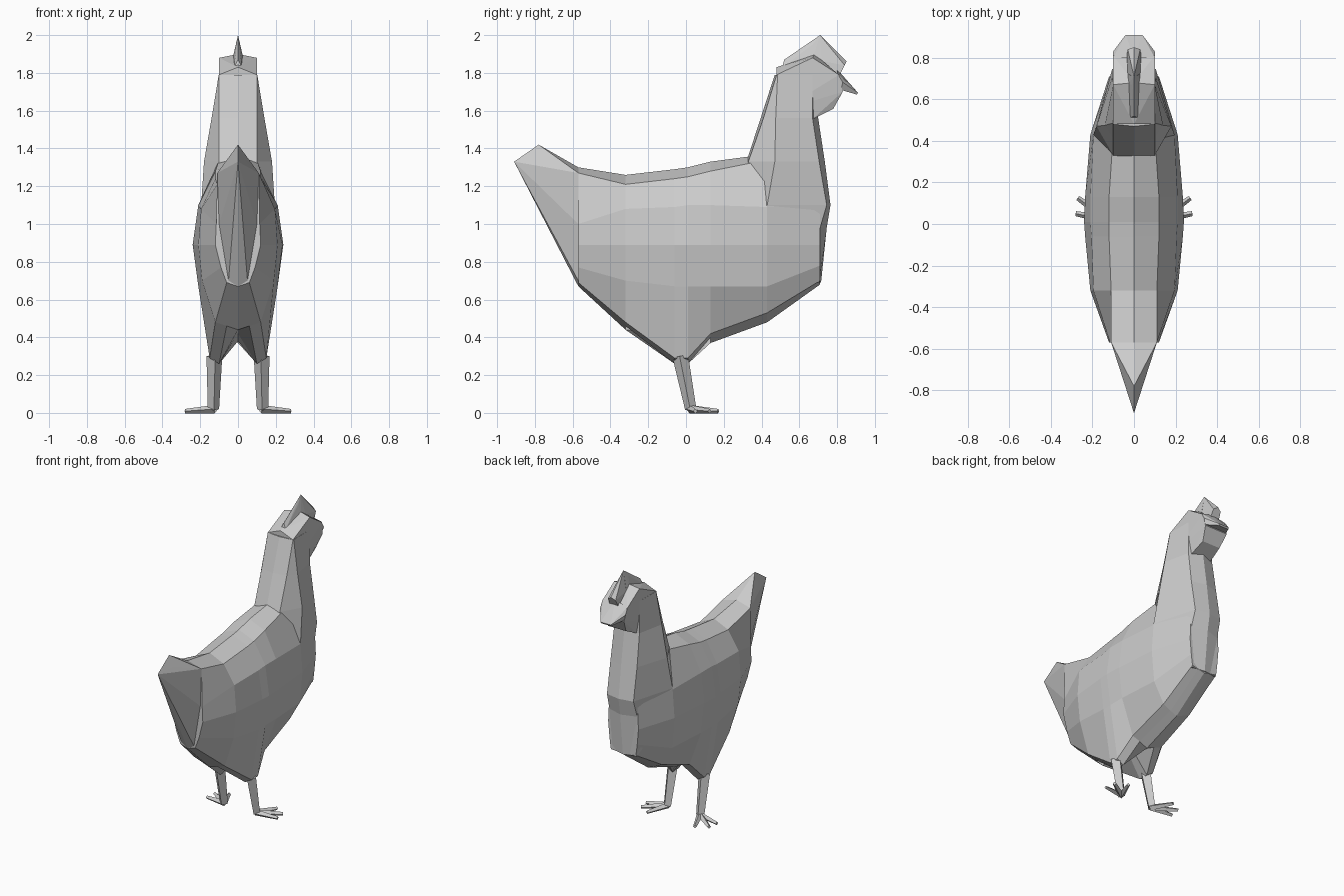
import bpy, bmesh
from mathutils import Vector

cube = bpy.data.objects.get("Cube")
if cube:
    bpy.data.objects.remove(cube, do_unlink=True)

plumage = bpy.data.materials.new("plain_grey")
plumage.use_nodes = True
GREY = (0.6, 0.6, 0.6, 1)
plumage.diffuse_color = GREY
plumage.node_tree.nodes["Principled BSDF"].inputs["Base Color"].default_value = GREY


def finish(name, bm):
    """Turn a bmesh into a flat shaded object."""
    bmesh.ops.remove_doubles(bm, verts=bm.verts, dist=0.0005)
    bmesh.ops.recalc_face_normals(bm, faces=bm.faces)
    mesh = bpy.data.meshes.new(name)
    bm.to_mesh(mesh)
    bm.free()
    mesh.materials.append(plumage)
    obj = bpy.data.objects.new(name, mesh)
    bpy.context.collection.objects.link(obj)
    return obj


def hull(name, points, mirror=True):
    """Convex part from a few corner points, mirrored in x."""
    bm = bmesh.new()
    for x, y, z in points:
        bm.verts.new((x, y, z))
        if mirror and x:
            bm.verts.new((-x, y, z))
    bmesh.ops.convex_hull(bm, input=bm.verts)
    loose = [v for v in bm.verts if not v.link_faces]
    bmesh.ops.delete(bm, geom=loose, context='VERTS')
    return finish(name, bm)


def loft(name, half_rings):
    """Skin a row of half rings; first and last point of each lie on x = 0."""
    bm = bmesh.new()
    rings = []
    for half in half_rings:
        full = half + [(-x, y, z) for x, y, z in half[-2:0:-1]]
        rings.append([bm.verts.new(p) for p in full])
    count = len(rings[0])
    for a, b in zip(rings, rings[1:]):
        for i in range(count):
            j = (i + 1) % count
            bm.faces.new((a[i], a[j], b[j], b[i]))
    bm.faces.new(rings[0])
    bm.faces.new(rings[-1])
    return finish(name, bm)


def rod(bm, start, end, r0, r1, sides=4):
    """Tapered limb between two points."""
    start, end = Vector(start), Vector(end)
    axis = end - start
    turn = axis.to_track_quat('Z', 'Y').to_matrix().to_4x4()
    turn.translation = (start + end) / 2
    bmesh.ops.create_cone(bm, cap_ends=True, segments=sides, radius1=r0,
                          radius2=r1, depth=axis.length, matrix=turn)


# Body: y, back ridge z, then (x, z) down the flank, then belly keel z
stations = [
    (-.57, 1.30, [(.11, 1.27), (.115, 1.0), (.12, .89), (.09, .77), (.06, .69), (.03, .68)], .67),
    (-.32, 1.26, [(.11, 1.21), (.195, 1.08), (.21, .89), (.19, .7), (.12, .48), (.06, .46)], .44),
    (-.06, 1.29, [(.12, 1.24), (.205, 1.09), (.235, .89), (.21, .67), (.15, .29), (.1, .26)], .42),
    (.01, 1.3, [(.12, 1.25), (.21, 1.1), (.24, .89), (.21, .67), (.15, .29), (.1, .26)], .38),
    (.13, 1.33, [(.12, 1.28), (.21, 1.1), (.235, .89), (.21, .67), (.12, .42), (.06, .4)], .37),
    (.43, 1.37, [(.1, 1.34), (.195, 1.09), (.21, .89), (.19, .67), (.11, .53), (.05, .5)], .48),
    (.71, 1.3, [(.08, 1.28), (.11, 1.1), (.12, .89), (.11, .78), (.1, .7), (.05, .69)], .68),
]
loft("body", [[(0, y, top)] + [(x, y, z) for x, z in flank] + [(0, y, keel)]
              for y, top, flank, keel in stations])

# Neck and breast: z, then (x, y) from the nape round to the throat
collars = [
    (.69, [(0, .5), (.08, .5), (.1, .52), (.1, .705), (0, .715)]),
    (.98, [(0, .4), (.1, .4), (.18, .43), (.11, .71), (0, .745)]),
    (1.1, [(0, .33), (.1, .35), (.195, .43), (.105, .745), (0, .765)]),
    (1.33, [(0, .32), (.1, .33), (.18, .47), (.105, .705), (0, .735)]),
    (1.56, [(0, .395), (.1, .41), (.14, .475), (.1, .67), (0, .7)]),
    (1.79, [(0, .47), (.1, .48), (.102, .485), (.1, .67), (0, .7)]),
]
loft("neck", [[(x, y, z) for x, y in outline] for z, outline in collars])

# Head, comb and beak
hull("head", [(.1, .48, 1.79), (0, .48, 1.83), (.1, .67, 1.88), (0, .68, 1.9),
              (.1, .81, 1.79), (.09, .83, 1.7), (.07, .78, 1.61), (.08, .67, 1.555),
              (.1, .5, 1.6)])
hull("comb_rear", [(.02, .51, 1.83), (0, .52, 1.87), (.03, .67, 1.87),
                   (.01, .67, 1.95), (.03, .72, 1.87), (0, .71, 2.0)])
hull("comb_front", [(.03, .68, 1.87), (0, .71, 2.0), (0, .85, 1.86),
                    (.035, .81, 1.78), (.03, .84, 1.84)])
hull("beak", [(.1, .8, 1.8), (0, .8, 1.82), (.1, .83, 1.75), (.09, .82, 1.71),
              (.04, .91, 1.695), (.04, .905, 1.685)])

# Tail
hull("tail", [(.11, -.57, 1.27), (0, -.57, 1.3), (0, -.78, 1.42), (.03, -.78, 1.34),
              (0, -.91, 1.33), (.1, -.57, 1.0), (.05, -.57, .7), (0, -.57, .67)])

# Legs and splayed toes
for side, label in ((1, "left"), (-1, "right")):
    bm = bmesh.new()
    rod(bm, (side * .125, -.03, .3), (side * .13, .025, .02), .042, .03)
    finish(label + "_leg", bm)
    bm = bmesh.new()
    for tip_x, tip_y in ((.28, .05), (.27, .125), (.19, .17)):
        rod(bm, (side * .125, .02, .02), (side * tip_x, tip_y, .009), .022, .012)
    finish(label + "_foot", bm)
